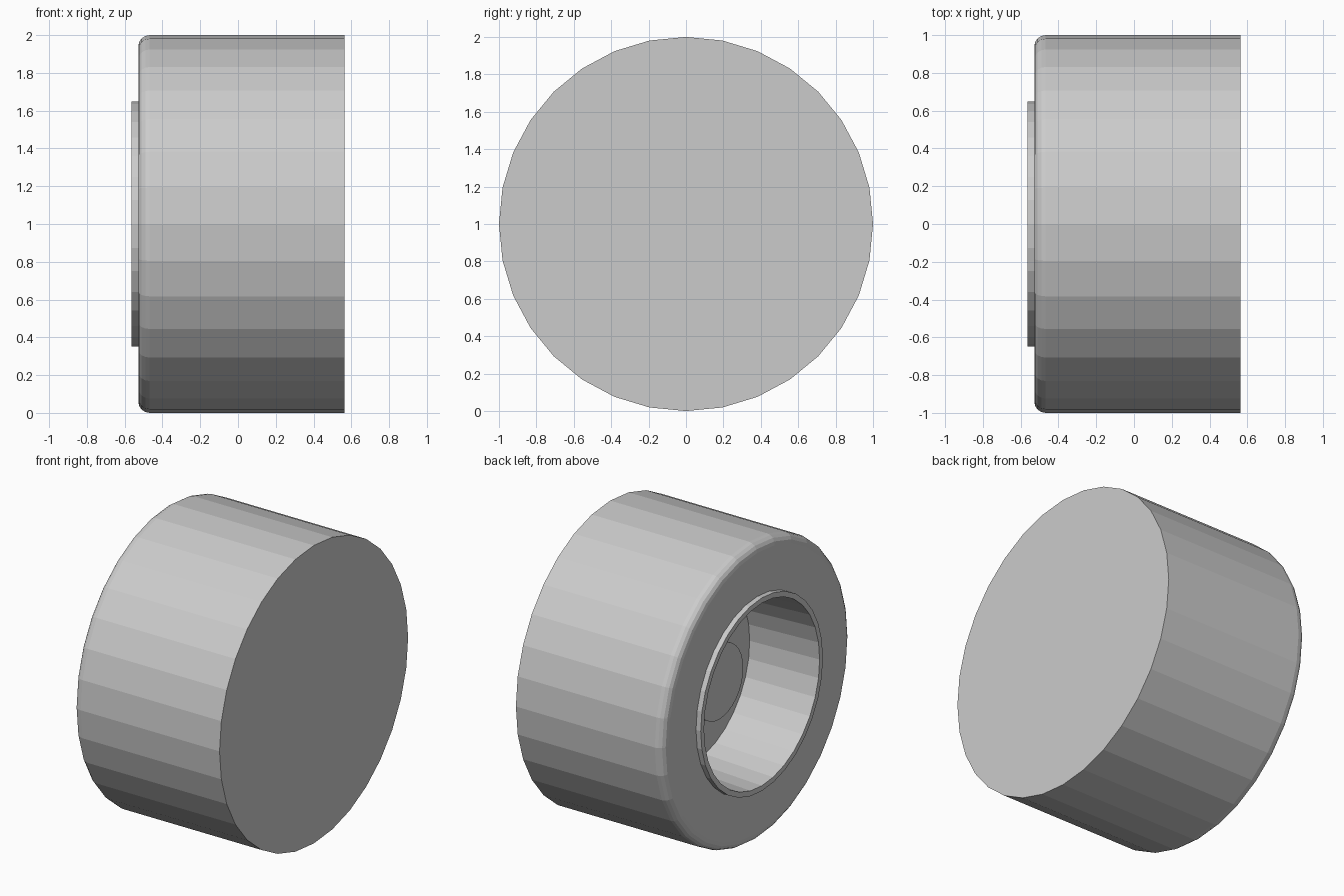
import bpy, bmesh, math

if "Cube" in bpy.data.objects:
    bpy.data.objects.remove(bpy.data.objects["Cube"])

SIDES = 32


def lathe(name, profile):
    """Revolve (x, radius) points around the wheel axle; radius 0 closes to a cap."""
    bm = bmesh.new()
    rings = []
    for x, r in profile:
        rings.append([bm.verts.new((x, r * math.sin(2 * math.pi * i / SIDES),
                                    1 + r * math.cos(2 * math.pi * i / SIDES)))
                      for i in range(SIDES)])
    for a, b in zip(rings, rings[1:]):
        for i in range(SIDES):
            j = (i + 1) % SIDES
            bm.faces.new((a[i], a[j], b[j], b[i]))
    bm.faces.new(rings[0])
    bm.faces.new(rings[-1])
    bmesh.ops.recalc_face_normals(bm, faces=bm.faces)
    mesh = bpy.data.meshes.new(name)
    bm.to_mesh(mesh)
    bm.free()
    obj = bpy.data.objects.new(name, mesh)
    bpy.context.collection.objects.link(obj)
    return obj


# Wheel body: flat back, rounded outer edge, raised rim lip, recessed floor
bevel = 0.06
edge = [(-0.468 - bevel * math.sin(t), 1 - bevel + bevel * math.cos(t))
        for t in (math.pi / 2 * k / 4 for k in range(5))]
lathe("wheel_body", [(0.563, 1.0)] + edge + [
    (-0.528, 0.648), (-0.563, 0.648),   # lip outside
    (-0.563, 0.613), (-0.06, 0.59),     # lip inside and recess wall
])

# Axle hub standing on the recess floor
lathe("axle_hub", [(-0.05, 0.25), (-0.25, 0.25)])
